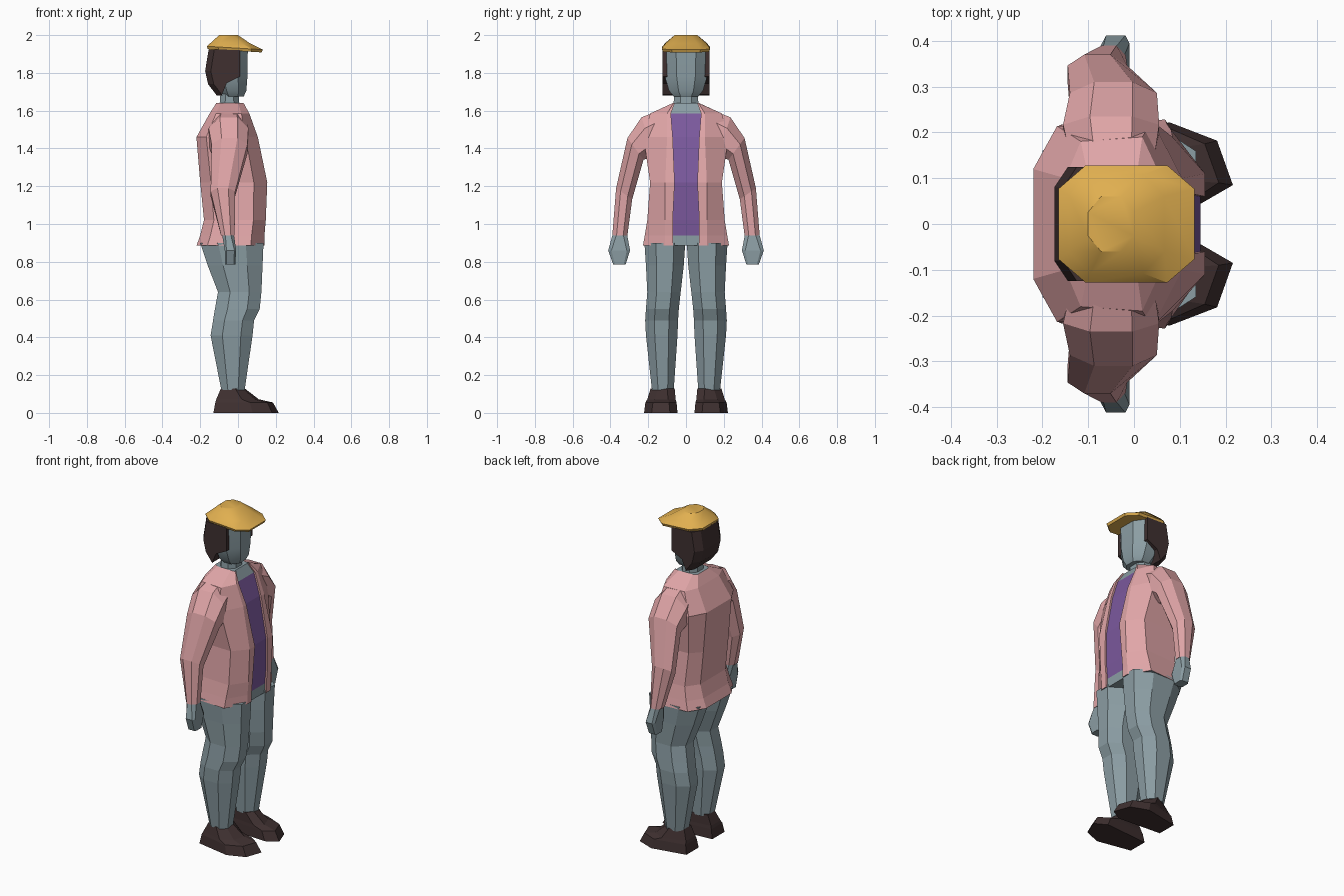
import bpy, bmesh, math
from mathutils import Vector

default_cube = bpy.data.objects.get("Cube")
if default_cube:
    bpy.data.objects.remove(default_cube)


def material(name, red, green, blue):
    made = bpy.data.materials.new(name)
    made.use_nodes = True
    made.diffuse_color = (red, green, blue, 1)
    shader = made.node_tree.nodes["Principled BSDF"]
    shader.inputs["Base Color"].default_value = made.diffuse_color
    return made


pink = material("pink", red=.75, green=.38, blue=.39)
grey = material("blue grey", red=.26, green=.34, blue=.37)
gold = material("gold", red=.75, green=.43, blue=.08)
purple = material("purple", red=.2, green=.1, blue=.34)
dark = material("dark brown", red=.05, green=.03, blue=.03)


def loft(name, rings, materials, mirrored=False, smooth_angle=None):
    """Skin a list of equal point rings and cap both ends."""
    bm = bmesh.new()
    rows = [[bm.verts.new(point) for point in ring] for ring in rings]
    for low, high in zip(rows, rows[1:]):
        for i in range(len(low)):
            bm.faces.new((low[i - 1], low[i], high[i], high[i - 1]))
    bm.faces.new(reversed(rows[0]))
    bm.faces.new(rows[-1])
    bmesh.ops.recalc_face_normals(bm, faces=bm.faces)
    mesh = bpy.data.meshes.new(name)
    bm.to_mesh(mesh)
    bm.free()
    for entry in materials:
        mesh.materials.append(entry)
    if smooth_angle:
        mesh.shade_smooth()
        mesh.set_sharp_from_angle(angle=math.radians(smooth_angle))
    part = bpy.data.objects.new(name, mesh)
    bpy.context.collection.objects.link(part)
    if mirrored:
        modifier = part.modifiers.new("Mirror", "MIRROR")
        modifier.use_axis = (False, True, False)
    return part


def section(back, front, inner, outer, cut=.28):
    """Rectangle between two x and two side positions, with cut corners."""
    dx, dy = (front - back) * cut, (outer - inner) * cut
    half = [(back, inner + dy), (back + dx, inner),
            (front - dx, inner), (front, inner + dy)]
    return half + [(x, inner + outer - y) for x, y in reversed(half)]


def limb_ring(z, back, front, inner, outer, cut=.28):
    return [(x, y, z) for x, y in section(back, front, inner, outer, cut)]


def centre_ring(z, back, front, half, tilt=0, cut=.28):
    """Ring across the middle; tilt lowers its front."""
    return [(x, y, z - tilt * x)
            for x, y in section(back, front, -half, half, cut)]


def jacket_ring(z, back, front, side, spine=.12, lapel=.11, opening=.07):
    """Half outline from the spine to the recessed shirt, then its reflection."""
    depth = front - back
    half = [(back, spine), (back + depth * .16, side * .95),
            (front - depth * .2, side), (front, lapel),
            (front, opening), (front - .01, opening)]
    return ([(x, y, z) for x, y in half]
            + [(x, -y, z) for x, y in reversed(half)])


def sleeve_ring(back, front, inner, outer):
    """Slanted ring running from an inner to an outer (y, z) point."""
    start, end = Vector(inner), Vector(outer)
    return [(x, *start.lerp(end, t)) for x, t in section(back, front, 0, 1)]


def shoe_ring(z, heel, toe, inner, outer):
    """Six-sided footprint with the toe turned outward."""
    length = toe - heel
    outline = [(heel, inner + .02), (heel, outer - .04),
               (heel + length * .6, outer), (toe - length * .1, outer - .04),
               (toe, inner + .04), (toe - length * .2, inner)]
    return [(x, y, z) for x, y in outline]


# Open jacket, with the shirt showing between the lapels
jacket = loft("jacket", [
    jacket_ring(z=.885, back=-.22, front=.14, side=.228),
    jacket_ring(z=.94, back=-.2, front=.14, side=.218),
    jacket_ring(z=1.02, back=-.18, front=.147, side=.205),
    jacket_ring(z=1.22, back=-.2, front=.155, side=.19, opening=.06),
    jacket_ring(z=1.46, back=-.22, front=.105, side=.225, lapel=.1),
    jacket_ring(z=1.585, back=-.15, front=.06, side=.19, spine=.1, lapel=.1,
                opening=.08),
    jacket_ring(z=1.64, back=-.115, front=.03, side=.07, spine=.05, lapel=.066,
                opening=.06),
], [pink, purple, grey])
for face in jacket.data.polygons:
    x, y, z = face.center
    in_opening = abs(y) < .01 and x > 0
    if abs(face.normal.z) > .95:
        face.material_index = 2
    elif in_opening:
        face.material_index = 1 if .94 < z < 1.58 else 2

# Sleeves, from shoulder to wrist
loft("sleeves", [
    sleeve_ring(back=-.13, front=.04, inner=(.1, 1.42), outer=(.12, 1.61)),
    sleeve_ring(back=-.155, front=.055, inner=(.17, 1.36), outer=(.235, 1.565)),
    sleeve_ring(back=-.14, front=.05, inner=(.225, 1.34), outer=(.31, 1.455)),
    sleeve_ring(back=-.145, front=-.015, inner=(.285, 1.13), outer=(.37, 1.19)),
    sleeve_ring(back=-.09, front=-.018, inner=(.31, .94), outer=(.39, .94)),
], [pink], mirrored=True)

# Hands
loft("hands", [
    limb_ring(z=.95, back=-.085, front=-.022, inner=.313, outer=.387),
    limb_ring(z=.86, back=-.07, front=-.01, inner=.296, outer=.412, cut=.15),
    limb_ring(z=.785, back=-.07, front=-.014, inner=.32, outer=.385, cut=.15),
], [grey], mirrored=True)

# Trouser legs, bent a little at the knee
loft("trouser_legs", [
    limb_ring(z=.9, back=-.2, front=.135, inner=.004, outer=.22),
    limb_ring(z=.78, back=-.16, front=.13, inner=.012, outer=.212),
    limb_ring(z=.64, back=-.106, front=.124, inner=.028, outer=.205),
    limb_ring(z=.55, back=-.122, front=.115, inner=.038, outer=.212),
    limb_ring(z=.49, back=-.132, front=.085, inner=.042, outer=.216),
    limb_ring(z=.41, back=-.145, front=.077, inner=.045, outer=.212),
    limb_ring(z=.12, back=-.088, front=.035, inner=.065, outer=.18),
], [grey], mirrored=True)

# Shoes
loft("shoes", [
    shoe_ring(z=0, heel=-.13, toe=.216, inner=.045, outer=.222),
    shoe_ring(z=.055, heel=-.12, toe=.185, inner=.05, outer=.215),
    shoe_ring(z=.072, heel=-.115, toe=.11, inner=.055, outer=.205),
    shoe_ring(z=.13, heel=-.09, toe=.035, inner=.06, outer=.187),
], [dark], mirrored=True)

# Neck and head
loft("neck", [
    centre_ring(z=1.6, back=-.1, front=.01, half=.068),
    centre_ring(z=1.73, back=-.09, front=0, half=.06),
], [grey])
loft("head", [
    centre_ring(z=1.675, back=-.08, front=.03, half=.065),
    centre_ring(z=1.705, back=-.1, front=.044, half=.09),
    centre_ring(z=1.78, back=-.13, front=.05, half=.112),
    centre_ring(z=1.93, back=-.14, front=.052, half=.12),
], [grey], smooth_angle=30)

# Hair: side outline stretched across the head, drawn in at both sides
nape = -.1
hair_outline = [(-.155, 1.925), (-.174, 1.81), (-.158, 1.74), (-.112, 1.68),
                (-.085, 1.685), (-.06, 1.745), (.01, 1.78), (.01, 1.92)]
hair_rings = []
for y in (-.125, -.08, .08, .125):
    inset = .03 if abs(y) > .1 else 0
    hair_rings.append([(x + inset if x < nape else x, y, z)
                       for x, z in hair_outline])
loft("hair", hair_rings, [dark])

# Cap: peak and crown, sloping down to the front
loft("cap", [
    centre_ring(z=1.916, back=-.16, front=.125, half=.122, tilt=.06, cut=.2),
    centre_ring(z=1.931, back=-.165, front=.132, half=.128, tilt=.06, cut=.2),
    centre_ring(z=1.957, back=-.142, front=.066, half=.108, tilt=.03, cut=.22),
    centre_ring(z=2, back=-.1, front=0, half=.06),
], [gold], smooth_angle=35)
